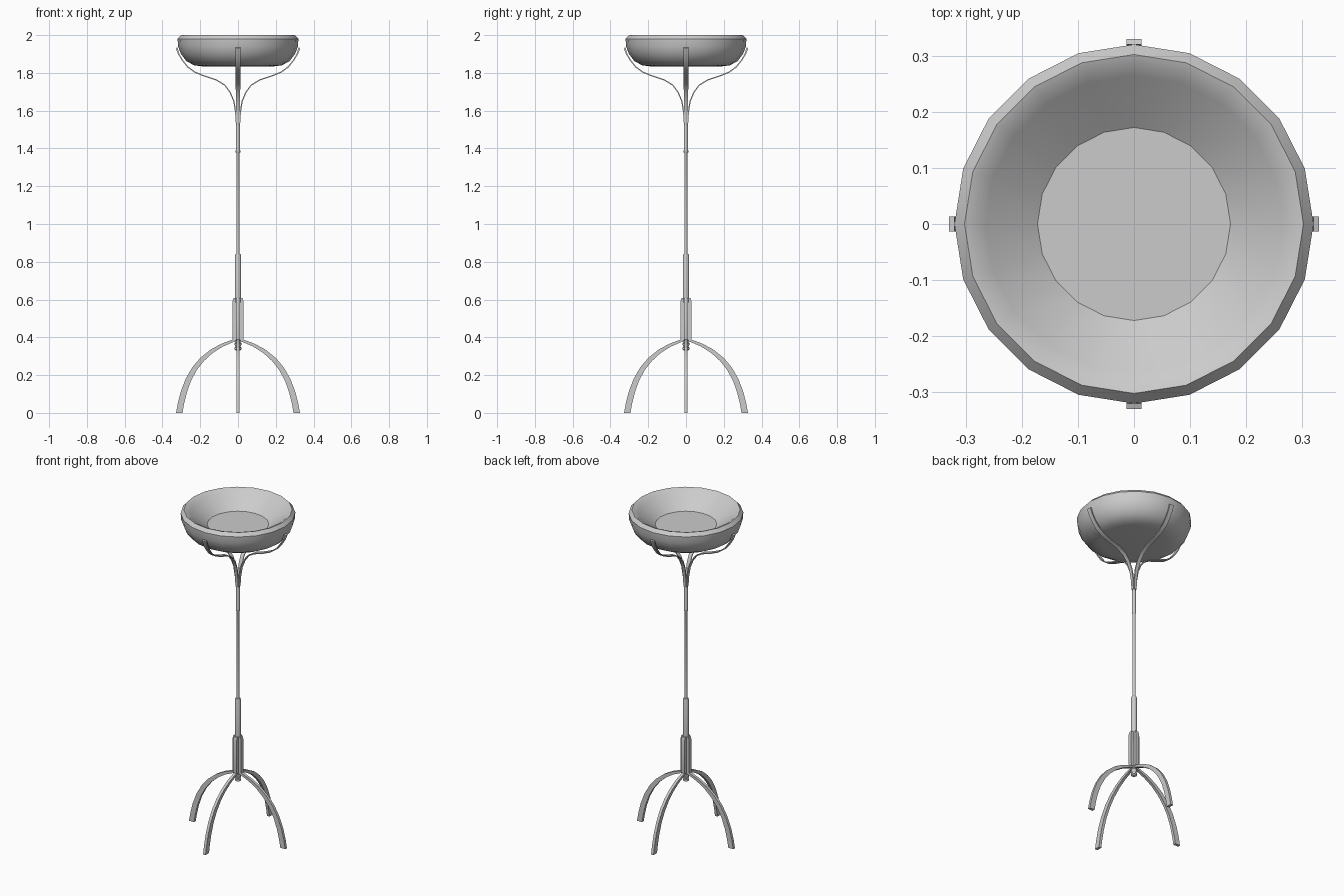
import bpy, bmesh, math
from mathutils import Vector, Matrix


def finish(bm, name, angle=30):
    bmesh.ops.recalc_face_normals(bm, faces=bm.faces)
    me = bpy.data.meshes.new(name)
    bm.to_mesh(me)
    bm.free()
    ob = bpy.data.objects.new(name, me)
    bpy.context.collection.objects.link(ob)
    bpy.ops.object.select_all(action='DESELECT')
    ob.select_set(True)
    bpy.context.view_layer.objects.active = ob
    bpy.ops.object.shade_smooth_by_angle(angle=math.radians(angle))
    return ob


def lathe(name, profile, sides, angle=31):
    """Revolve (radius, z) points around z and cap both ends."""
    bm = bmesh.new()
    rings = []
    for r, z in profile:
        rings.append([bm.verts.new((r * math.cos(math.tau * i / sides),
                                    r * math.sin(math.tau * i / sides), z))
                      for i in range(sides)])
    for a, b in zip(rings, rings[1:]):
        for i in range(sides):
            j = (i + 1) % sides
            bm.faces.new((a[i], a[j], b[j], b[i]))
    bm.faces.new(rings[0])
    bm.faces.new(rings[-1])
    return finish(bm, name, angle)


def bars(name, path, flat_end=False):
    """Four rectangular bars; path holds (radius, z, thickness, width)."""
    for k in range(4):
        bm = bmesh.new()
        pts = [Vector((r, 0, z)) for r, z, _, _ in path]
        rings = []
        for i, (r, z, t, w) in enumerate(path):
            d = pts[min(i + 1, len(pts) - 1)] - pts[max(i - 1, 0)]
            n = Vector((d.z, 0, -d.x)).normalized()
            if flat_end and i == len(path) - 1:
                n = Vector((math.copysign(1, n.x), 0, 0))
            rings.append([bm.verts.new(pts[i] + n * (s * t / 2) + Vector((0, q * w / 2, 0)))
                          for s, q in ((-1, -1), (1, -1), (1, 1), (-1, 1))])
        for a, b in zip(rings, rings[1:]):
            for i in range(4):
                j = (i + 1) % 4
                bm.faces.new((a[i], a[j], b[j], b[i]))
        bm.faces.new(rings[0])
        bm.faces.new(rings[-1])
        bm.transform(Matrix.Rotation(k * math.pi / 2, 4, 'Z'))
        finish(bm, f"{name}_{k + 1}")


# bowl with rolled rim, sloping inner wall and raised flat floor
lathe("bowl", [(0.185, 1.834), (0.232, 1.840), (0.273, 1.862), (0.302, 1.90),
               (0.317, 1.94), (0.32, 1.98), (0.302, 2.0), (0.285, 1.994),
               (0.265, 1.978), (0.172, 1.91)], 20)

# stepped central pole
lathe("pole", [(0.014, 0.38), (0.017, 0.60), (0.017, 0.83), (0.014, 0.84),
               (0.009, 0.842), (0.009, 1.375), (0.012, 1.38), (0.012, 1.39),
               (0.011, 1.395), (0.011, 1.52), (0.009, 1.53), (0.009, 1.58),
               (0.005, 1.60)], 12)

# finial under the leg joint
lathe("finial", [(0.010, 0.33), (0.018, 0.335), (0.018, 0.345), (0.012, 0.35),
                 (0.018, 0.36), (0.018, 0.368), (0.014, 0.373), (0.016, 0.39)], 12)

# thin straps that cradle the bowl
bars("bowl_strap", [(0.008, 1.53, 0.007, 0.016), (0.012, 1.59, 0.007, 0.018),
                    (0.022, 1.65, 0.006, 0.021), (0.042, 1.698, 0.006, 0.023),
                    (0.07, 1.735, 0.006, 0.025), (0.115, 1.763, 0.006, 0.027),
                    (0.18, 1.784, 0.006, 0.027), (0.228, 1.804, 0.006, 0.027),
                    (0.267, 1.832, 0.006, 0.027), (0.295, 1.868, 0.006, 0.027),
                    (0.314, 1.90, 0.007, 0.027), (0.325, 1.933, 0.010, 0.027)])

# upright fins that clamp the legs to the pole
bars("leg_clamp", [(0.016, 0.385, 0.022, 0.022), (0.018, 0.40, 0.023, 0.022),
                   (0.018, 0.59, 0.023, 0.022), (0.015, 0.607, 0.018, 0.022)])

# arched legs, thickening towards the feet
bars("leg", [(0.004, 0.386, 0.013, 0.017), (0.03, 0.380, 0.014, 0.017),
             (0.085, 0.358, 0.017, 0.017), (0.14, 0.326, 0.021, 0.017),
             (0.19, 0.283, 0.025, 0.017), (0.23, 0.234, 0.028, 0.017),
             (0.263, 0.175, 0.030, 0.017), (0.287, 0.11, 0.032, 0.017),
             (0.302, 0.05, 0.033, 0.017), (0.311, 0.0, 0.034, 0.017)], flat_end=True)
